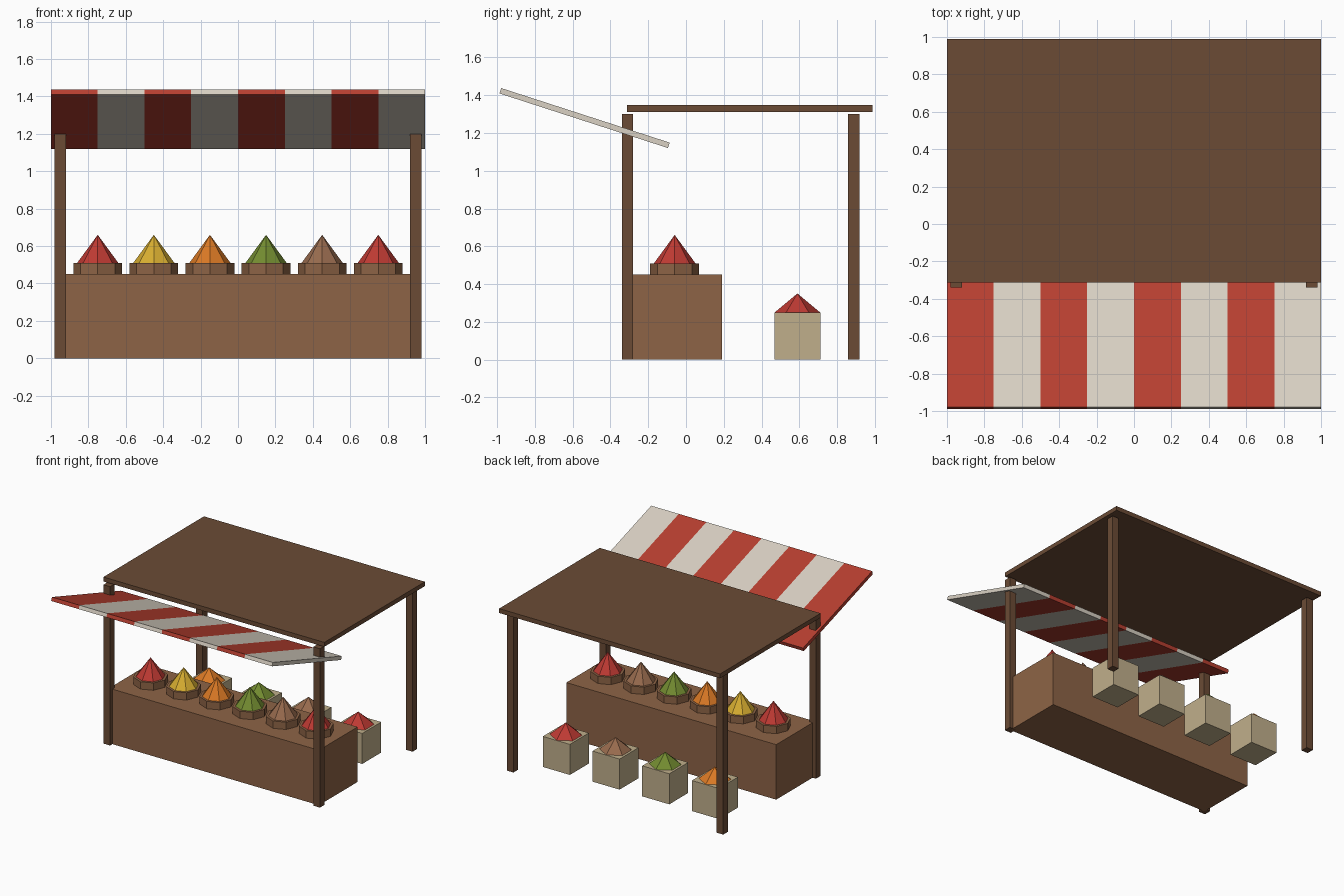
import bpy
import bmesh
from mathutils import Matrix, Vector

cube = bpy.data.objects.get("Cube")
if cube:
    bpy.data.objects.remove(cube, do_unlink=True)


def material(name, r, g, b):
    mat = bpy.data.materials.new(name)
    mat.use_nodes = True
    mat.diffuse_color = (r, g, b, 1)
    mat.node_tree.nodes["Principled BSDF"].inputs["Base Color"].default_value = (r, g, b, 1)
    return mat


dark_wood = material("dark wood", 0.147, 0.071, 0.036)
wood = material("wood", 0.270, 0.127, 0.061)
red_cloth = material("red cloth", 0.480, 0.050, 0.030)
white_cloth = material("white cloth", 0.70, 0.64, 0.55)
sackcloth = material("sackcloth", 0.53, 0.43, 0.26)
red = material("red goods", 0.52, 0.042, 0.033)
yellow = material("yellow goods", 0.68, 0.42, 0.03)
orange = material("orange goods", 0.70, 0.19, 0.018)
green = material("green goods", 0.17, 0.26, 0.03)
brown = material("brown goods", 0.31, 0.145, 0.075)


def add_object(name, bm, *mats):
    mesh = bpy.data.meshes.new(name)
    bm.to_mesh(mesh)
    bm.free()
    for mat in mats:
        mesh.materials.append(mat)
    obj = bpy.data.objects.new(name, mesh)
    bpy.context.collection.objects.link(obj)
    return obj


def box_mesh(size):
    bm = bmesh.new()
    bmesh.ops.create_cube(bm, size=1)
    bmesh.ops.scale(bm, vec=Vector(size), verts=bm.verts)
    return bm


def box(name, centre, size, mat):
    obj = add_object(name, box_mesh(size), mat)
    obj.location = centre
    return obj


def cone(name, base, sides, r_bottom, r_top, height, mat):
    """Faceted cone or prism standing on the base point."""
    bm = bmesh.new()
    bmesh.ops.create_cone(bm, cap_ends=True, segments=sides, radius1=r_bottom,
                          radius2=r_top, depth=height,
                          matrix=Matrix.Translation((0, 0, height / 2)))
    obj = add_object(name, bm, mat)
    obj.location = base
    return obj


# Frame: four posts and a flat roof
for side, x in (("left", 0.95), ("right", -0.95)):
    for end, y in (("front", -0.31), ("back", 0.888)):
        box(f"{end}_{side}_post", (x, y, 0.65), (0.06, 0.06, 1.3), dark_wood)
box("roof", (0, 0.338, 1.329), (2, 1.3, 0.036), dark_wood)

# Striped awning, cut into eight bands
STRIPES = 8
band = 2 / STRIPES
bm = box_mesh((2, 0.938, 0.03))
for i in range(1, STRIPES):
    bmesh.ops.bisect_plane(bm, geom=bm.verts[:] + bm.edges[:] + bm.faces[:],
                           plane_co=(-1 + i * band, 0, 0), plane_no=(1, 0, 0))
for face in bm.faces:
    x = face.calc_center_median().x
    face.material_index = min(int((x + 1) / band), STRIPES - 1) % 2
awning = add_object("awning", bm, red_cloth, white_cloth)
awning.location = (0, -0.537, 1.279)
awning.rotation_euler.x = -0.313

# Counter with a row of heaped bowls
box("counter", (0, -0.06, 0.225), (1.9, 0.5, 0.45), wood)
for i, mat in enumerate((red, yellow, orange, green, brown, red)):
    x = -0.75 + 0.3 * i
    cone(f"bowl_{i + 1}", (x, -0.06, 0.45), 8, 0.13, 0.13, 0.06, wood)
    cone(f"bowl_heap_{i + 1}", (x, -0.06, 0.51), 8, 0.11, 0, 0.15, mat)

# Filled sacks behind the counter
for i, mat in enumerate((orange, green, brown, red)):
    x = -0.675 + 0.45 * i
    box(f"sack_{i + 1}", (x, 0.59, 0.125), (0.245, 0.245, 0.25), sackcloth)
    cone(f"sack_heap_{i + 1}", (x, 0.59, 0.25), 6, 0.12, 0, 0.1, mat)
